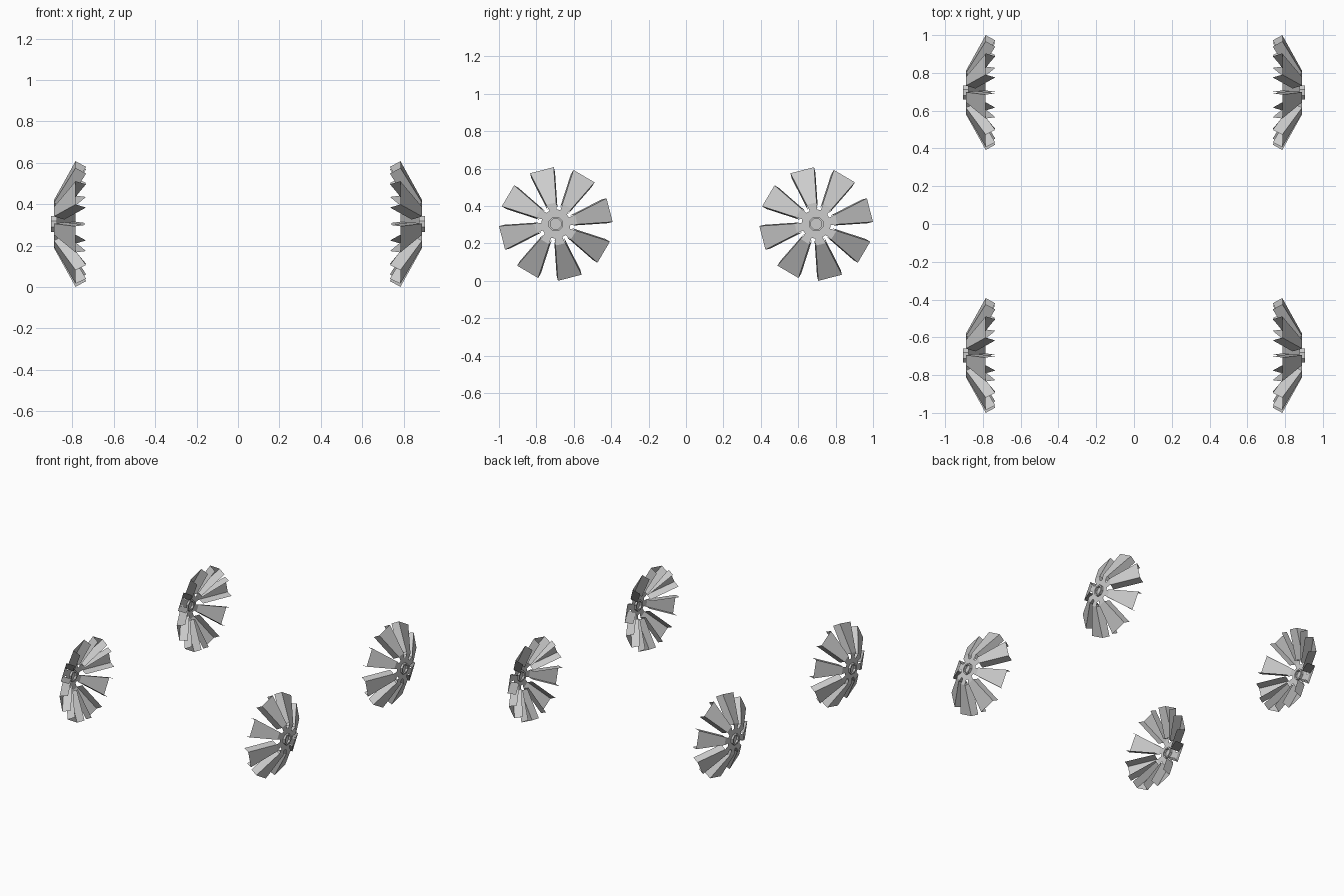
import bpy
import bmesh
from math import cos, sin, radians
from mathutils import Vector

cube = bpy.data.objects.get("Cube")
if cube:
    bpy.data.objects.remove(cube, do_unlink=True)

GREY = (0.6, 0.6, 0.6, 1.0)
metal = bpy.data.materials.new("plain_grey_metal")
metal.use_nodes = True
metal.diffuse_color = GREY
metal.node_tree.nodes["Principled BSDF"].inputs["Base Color"].default_value = GREY

BLADES = 8
STEP = 360 / BLADES
FIRST = 14.6
RADIUS = 0.304
FLANGE = 0.058
CENTRE_X, CENTRE_Y = 0.89, 0.696


def polar(angle, radius, x):
    """Point in wheel space: x along the axle, angle in the yz plane."""
    a = radians(angle)
    return Vector((x, radius * cos(a), radius * sin(a)))


def add_face(bm, points):
    bm.faces.new([bm.verts.new(p) for p in points])


def finish(bm, name, side, y):
    """Weld, mirror to the chosen side and place the part."""
    bmesh.ops.remove_doubles(bm, verts=bm.verts, dist=0.0001)
    if side < 0:
        for v in bm.verts:
            v.co.x = -v.co.x
        bmesh.ops.reverse_faces(bm, faces=bm.faces)
    mesh = bpy.data.meshes.new(name)
    bm.to_mesh(mesh)
    bm.free()
    mesh.materials.append(metal)
    obj = bpy.data.objects.new(name, mesh)
    obj.location = (side * CENTRE_X, y, RADIUS)
    bpy.context.collection.objects.link(obj)


def make_blades(name, side, y):
    bm = bmesh.new()
    for i in range(BLADES):
        mid = FIRST + i * STEP
        # Sloping blade face, bent back from the hub plate
        root_a = polar(mid - 15.5, 0.115, 0)
        root_b = polar(mid + 12, 0.115, 0)
        tip_a = polar(mid - 12.5, RADIUS, -0.105)
        tip_b = polar(mid + 12.3, RADIUS, -0.105)
        add_face(bm, [root_a, tip_a, tip_b, root_b])
        # Both long edges are folded square to the face
        inward = (tip_b - root_a).cross(tip_a - root_b).normalized() * FLANGE
        if inward.x > 0:
            inward.negate()
        add_face(bm, [tip_a, root_a, root_a + inward, tip_a + inward])
        add_face(bm, [root_b, tip_b, tip_b + inward, root_b + inward])
    finish(bm, name, side, y)


def make_hub_plate(name, side, y):
    # Flat plate with a slot between each pair of blades
    bm = bmesh.new()
    outline = []
    for i in range(BLADES):
        mid = FIRST + i * STEP
        for offset, radius in ((-18.5, 0.078), (-15.5, 0.115), (12, 0.115), (11.7, 0.078)):
            outline.append(polar(mid + offset, radius, 0))
    add_face(bm, outline)
    finish(bm, name, side, y)


def make_axle_ring(name, side, y):
    # Short eight-sided collar around the axle
    bm = bmesh.new()
    section = [(0.041, -0.015), (0.041, 0.015), (0.03, 0.015), (0.03, -0.015)]
    for i in range(8):
        a, b = i * 45 + 22.5, i * 45 + 67.5
        for (r0, x0), (r1, x1) in zip(section, section[1:] + section[:1]):
            add_face(bm, [polar(a, r0, x0), polar(b, r0, x0),
                          polar(b, r1, x1), polar(a, r1, x1)])
    bmesh.ops.remove_doubles(bm, verts=bm.verts, dist=0.0001)
    bmesh.ops.recalc_face_normals(bm, faces=bm.faces)
    finish(bm, name, side, y)


# Four wheels, mirrored left to right
for end, y in (("front", -CENTRE_Y), ("back", CENTRE_Y)):
    for label, side in (("left", 1), ("right", -1)):
        prefix = f"{end}_{label}_wheel"
        make_blades(prefix + "_blades", side, y)
        make_hub_plate(prefix + "_hub_plate", side, y)
        make_axle_ring(prefix + "_axle_ring", side, y)
